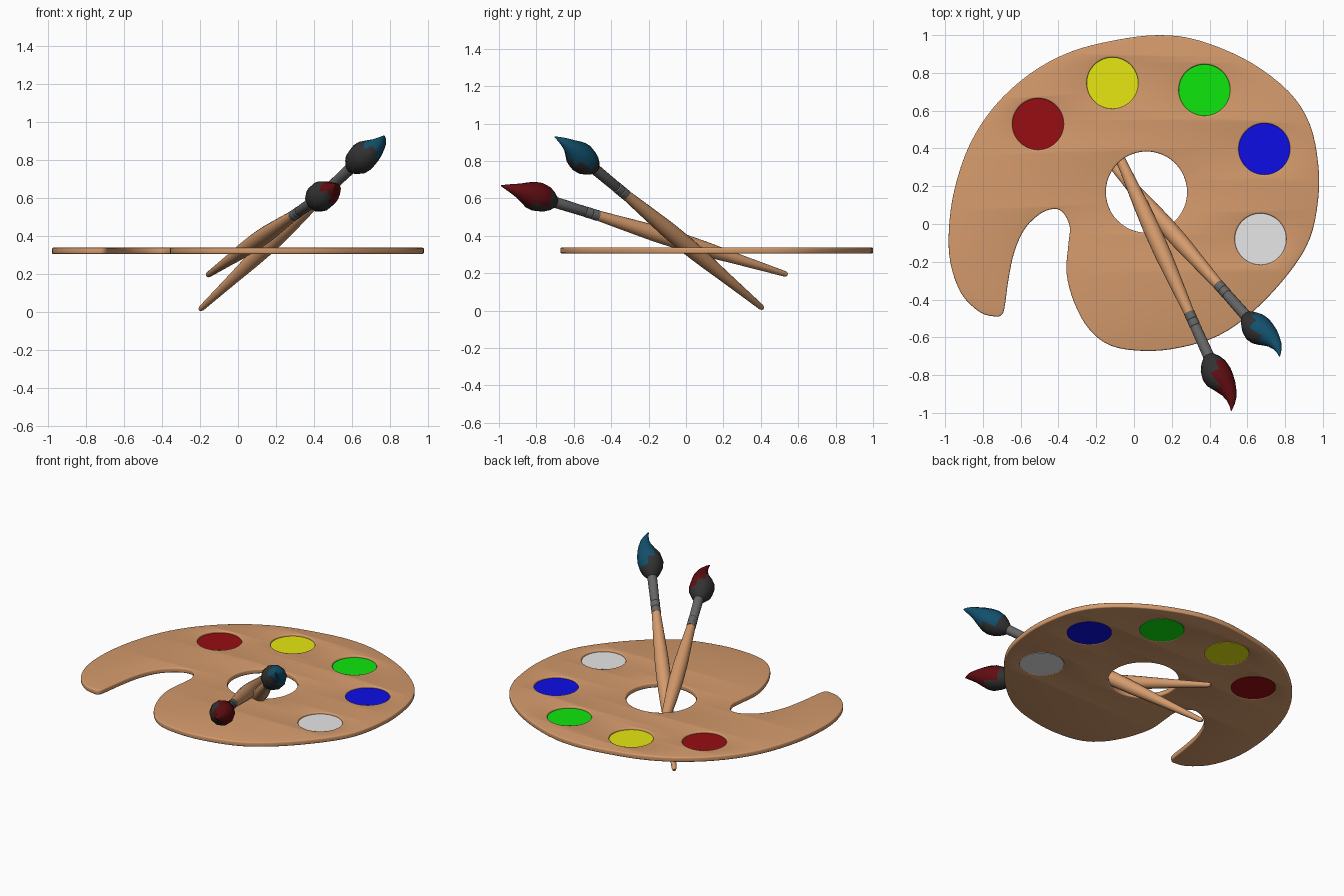
import bpy, bmesh, math
from mathutils import Vector

if "Cube" in bpy.data.objects:
    bpy.data.objects.remove(bpy.data.objects["Cube"])


def mat(name, r, g, b):
    m = bpy.data.materials.new(name)
    m.diffuse_color = (r, g, b, 1)
    m.use_nodes = True
    m.node_tree.nodes["Principled BSDF"].inputs["Base Color"].default_value = m.diffuse_color
    return m


wood = mat("wood", 0.66, 0.325, 0.15)
grey = mat("ferrule_grey", 0.13, 0.13, 0.13)
dark = mat("bristle_black", 0.032, 0.032, 0.032)
blue_tip = mat("wet_blue", 0.006, 0.08, 0.15)
red_tip = mat("wet_red", 0.12, 0.004, 0.006)
red = mat("paint_red", 0.31, 0.004, 0.006)
yellow = mat("paint_yellow", 0.8, 0.8, 0.006)
green = mat("paint_green", 0.004, 0.8, 0.004)
blue = mat("paint_blue", 0.004, 0.004, 0.8)
white = mat("paint_white", 0.8, 0.8, 0.8)


def finish(ob, angle=30):
    bpy.ops.object.select_all(action='DESELECT')
    ob.select_set(True)
    bpy.context.view_layer.objects.active = ob
    bpy.ops.object.shade_smooth_by_angle(angle=math.radians(angle))


# Palette outline, smoothed with a Catmull-Rom pass
OUTLINE = [
    (0.135, 1.0), (0.35, 0.97), (0.61, 0.86), (0.82, 0.70), (0.93, 0.53),
    (0.975, 0.32), (0.975, 0.13), (0.93, -0.08), (0.82, -0.26), (0.64, -0.455),
    (0.45, -0.59), (0.24, -0.655), (0.055, -0.672), (-0.12, -0.645),
    (-0.235, -0.56), (-0.315, -0.42), (-0.357, -0.26), (-0.347, -0.106),
    (-0.34, -0.016), (-0.37, 0.053), (-0.415, 0.08), (-0.49, 0.058),
    (-0.574, -0.02), (-0.632, -0.143), (-0.664, -0.29), (-0.685, -0.44),
    (-0.70, -0.48), (-0.733, -0.49), (-0.817, -0.466), (-0.913, -0.37),
    (-0.971, -0.21), (-0.98, -0.03), (-0.95, 0.185), (-0.87, 0.42),
    (-0.738, 0.624), (-0.553, 0.794), (-0.34, 0.91), (-0.10, 0.973)]


def smooth_loop(pts, n=4):
    p = [Vector(q) for q in pts]
    out = []
    for i in range(len(p)):
        a, b, c, d = (p[(i + k) % len(p)] for k in (-1, 0, 1, 2))
        for k in range(n):
            t = k / n
            out.append(0.5 * (2 * b + (c - a) * t + (2 * a - 5 * b + 4 * c - d) * t * t
                              + (3 * b - a - 3 * c + d) * t ** 3))
    return out


def circle(x, y, r, n=48):
    return [(x + r * math.cos(2 * math.pi * i / n), y + r * math.sin(2 * math.pi * i / n))
            for i in range(n)]


WELLS = [("red", red, -0.508, 0.529), ("yellow", yellow, -0.114, 0.746),
         ("green", green, 0.373, 0.709), ("blue", blue, 0.69, 0.397),
         ("white", white, 0.67, -0.08)]

# Palette board: filled curve with thumb hole and paint wells, rounded rim
BEV = 0.008
cu = bpy.data.curves.new("palette_board", 'CURVE')
cu.dimensions = '2D'
cu.fill_mode = 'BOTH'
cu.extrude = 0.0165 - BEV
cu.bevel_depth = BEV
cu.bevel_resolution = 2
cu.offset = -BEV
loops = [smooth_loop(OUTLINE), circle(0.066, 0.169, 0.215)]
loops += [circle(x, y, 0.136) for _, _, x, y in WELLS]
for loop in loops:
    sp = cu.splines.new('POLY')
    sp.points.add(len(loop) - 1)
    for pt, co in zip(sp.points, loop):
        pt.co = (co[0], co[1], 0, 1)
    sp.use_cyclic_u = True
board = bpy.data.objects.new("palette_board", cu)
bpy.context.collection.objects.link(board)
board.location.z = 0.3215
bpy.context.view_layer.objects.active = board
board.select_set(True)
bpy.ops.object.convert(target='MESH')
board = bpy.context.object
board.data.materials.clear()
board.data.materials.append(wood)
bm = bmesh.new()
bm.from_mesh(board.data)
bmesh.ops.remove_doubles(bm, verts=bm.verts, dist=0.0002)
bmesh.ops.recalc_face_normals(bm, faces=bm.faces)
bm.to_mesh(board.data)
bm.free()
finish(board, 35)

# Paint pools sunk in the wells, flush underneath
for name, m, x, y in WELLS:
    bpy.ops.mesh.primitive_cylinder_add(vertices=48, radius=0.1365, depth=0.021,
                                        location=(x, y, 0.3155))
    ob = bpy.context.object
    ob.name = "paint_" + name
    ob.data.materials.append(m)
    finish(ob)


def loft(name, start, axis, rings, sides, mats, rule=None, angle=40):
    """Rings of (distance, radius, sideways bow) along an axis."""
    s = Vector((0, 0, 1)).cross(axis).normalized()
    u = axis.cross(s)
    bm = bmesh.new()
    prev = None
    for t, r, bow in rings:
        ring = [bm.verts.new(start + axis * t + s * (bow + r * math.cos(a)) + u * r * math.sin(a))
                for a in (2 * math.pi * i / sides for i in range(sides))]
        if prev:
            for i in range(sides):
                j = (i + 1) % sides
                bm.faces.new((prev[i], prev[j], ring[j], ring[i]))
        else:
            bm.faces.new(ring[::-1])
        prev = ring
    bm.faces.new(prev)
    bmesh.ops.recalc_face_normals(bm, faces=bm.faces)
    if rule:
        for f in bm.faces:
            c = f.calc_center_median() - start
            f.material_index = int(rule(c.dot(axis), c.dot(s), c.dot(u)))
    me = bpy.data.meshes.new(name)
    bm.to_mesh(me)
    bm.free()
    for m in mats:
        me.materials.append(m)
    ob = bpy.data.objects.new(name, me)
    bpy.context.collection.objects.link(ob)
    finish(ob, angle)


HANDLE = [(0, 0.010, 0), (0.012, 0.015, 0), (0.3, 0.029, 0), (0.5, 0.040, 0), (0.65, 0.045, 0),
          (0.8, 0.044, 0), (1.0, 0.035, 0), (1.156, 0.027, 0)]
FERRULE = [(1.15, 0.029, 0), (1.185, 0.029, 0), (1.19, 0.026, 0), (1.195, 0.029, 0),
           (1.225, 0.029, 0), (1.23, 0.026, 0), (1.235, 0.028, 0), (1.425, 0.030, 0)]
BRISTLES = [(1.41, 0.030, 0), (1.435, 0.052, 0), (1.47, 0.071, 0), (1.52, 0.080, 0),
            (1.56, 0.075, 0.003), (1.60, 0.059, 0.014), (1.64, 0.041, 0.021),
            (1.68, 0.027, 0.019), (1.71, 0.015, 0.008), (1.737, 0.003, -0.008)]


def wet(t, side, up):
    return t + 1.5 * (side + 0.5 * up) > 1.58


# Two brushes leaning through the thumb hole
for name, tip, a, b in [
        ("blue", blue_tip, (-0.2, 0.41, 0.012), (0.672, -0.576, 0.83)),
        ("red", red_tip, (-0.16, 0.54, 0.193), (0.447, -0.815, 0.615))]:
    start = Vector(a)
    axis = (Vector(b) - start).normalized()
    loft(name + "_brush_handle", start, axis, HANDLE, 16, [wood])
    loft(name + "_brush_ferrule", start, axis, FERRULE, 16, [grey], angle=30)
    loft(name + "_brush_bristles", start, axis, BRISTLES, 10, [dark, tip], wet)
